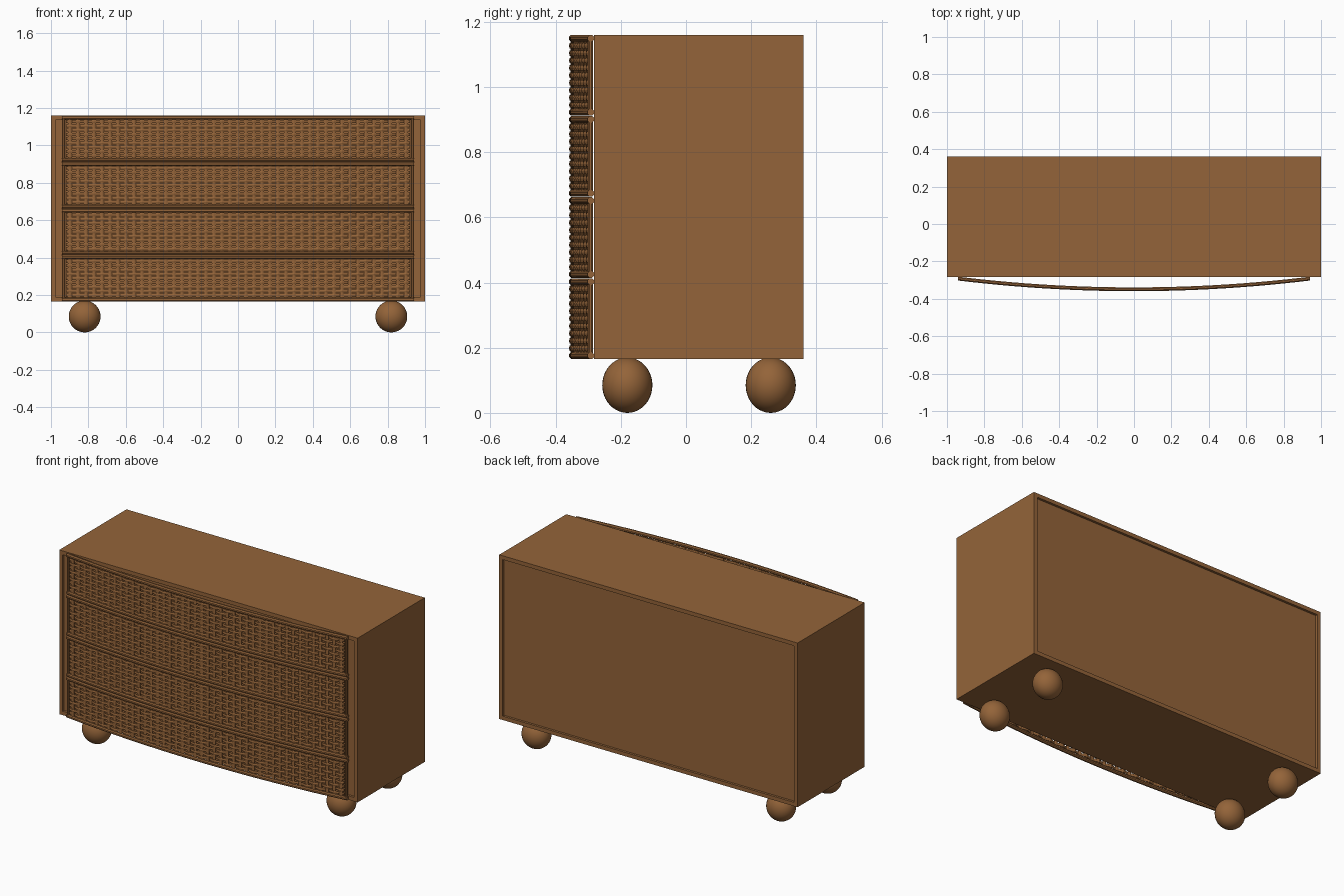
import bpy, bmesh, math
from mathutils import Vector

if "Cube" in bpy.data.objects:
    bpy.data.objects.remove(bpy.data.objects["Cube"])

wood = bpy.data.materials.new("warm_brown_wood")
wood.use_nodes = True
wood.diffuse_color = (0.296, 0.127, 0.041, 1)
wood.node_tree.nodes["Principled BSDF"].inputs["Base Color"].default_value = wood.diffuse_color


def finish(name, bm, smooth=False):
    bmesh.ops.recalc_face_normals(bm, faces=bm.faces)
    mesh = bpy.data.meshes.new(name)
    bm.to_mesh(mesh)
    bm.free()
    obj = bpy.data.objects.new(name, mesh)
    bpy.context.collection.objects.link(obj)
    mesh.materials.append(wood)
    if smooth:
        for p in mesh.polygons:
            p.use_smooth = True
    return obj


def bow(x):
    """Depth of the bowed drawer front at x."""
    return -0.349 + 0.057 * (x / HALF) ** 2


def sweep(bm, path, side, r_side, r_depth, sides=8):
    """Tube along a path; its section lies in the plane of side and y."""
    rings = []
    for p in path:
        ring = []
        for i in range(sides):
            a = math.tau * (i + 0.5) / sides
            ring.append(bm.verts.new(p + side * r_side * math.cos(a)
                                     + Vector((0, r_depth * math.sin(a), 0))))
        rings.append(ring)
    for a, b in zip(rings, rings[1:]):
        for i in range(sides):
            j = (i + 1) % sides
            bm.faces.new((a[i], a[j], b[j], b[i]))
    bm.faces.new(rings[0])
    bm.faces.new(rings[-1])


HALF = 0.94
BOTTOM, TOP = 0.165, 1.16
X, Z = Vector((1, 0, 0)), Vector((0, 0, 1))

# Cabinet with a recessed panel at front and back
bm = bmesh.new()
bmesh.ops.create_cube(bm, size=1)
bmesh.ops.scale(bm, vec=(2, 0.643, TOP - BOTTOM), verts=bm.verts)
bmesh.ops.translate(bm, vec=(0, 0.0385, (TOP + BOTTOM) / 2), verts=bm.verts)
panels = [f for f in bm.faces if abs(f.normal.y) > 0.9]
bmesh.ops.inset_individual(bm, faces=panels, thickness=0.033)
for f in panels:
    inward = -0.014 * f.normal
    new = bmesh.ops.extrude_discrete_faces(bm, faces=[f])["faces"][0]
    bmesh.ops.translate(bm, vec=inward, verts=new.verts)
finish("cabinet", bm)

# Ball feet
for side, x in (("left", 0.82), ("right", -0.82)):
    for end, y in (("front", -0.18), ("back", 0.26)):
        bm = bmesh.new()
        bmesh.ops.create_uvsphere(bm, u_segments=32, v_segments=20, radius=1)
        bmesh.ops.scale(bm, vec=(0.085, 0.077, 0.085), verts=bm.verts)
        bmesh.ops.translate(bm, vec=(x, y, 0.085), verts=bm.verts)
        finish(f"foot_{end}_{side}", bm, True)

# Four bowed drawers: frame of rails and stiles around a woven panel
COLS, ROWS = 43, 9
RAIL = 0.011
height = (TOP - BOTTOM) / 4
for d in range(4):
    low = BOTTOM + d * height + RAIL
    high = low + height - 2 * RAIL

    bm = bmesh.new()
    for z in (low, high):
        path = [Vector((x, bow(x), z)) for x in (HALF * (i / 16 - 1) for i in range(33))]
        sweep(bm, path, Z, RAIL, RAIL)
    for x in (-HALF + 0.008, HALF - 0.008):
        sweep(bm, [Vector((x, bow(x), low)), Vector((x, bow(x), high))], X, 0.008, 0.008)
    finish(f"drawer_frame_{d + 1}", bm)

    # Upright stakes
    bm = bmesh.new()
    pitch = 2 * (HALF - 0.02) / COLS
    for c in range(COLS):
        x = (c - (COLS - 1) / 2) * pitch
        sweep(bm, [Vector((x, bow(x), low)), Vector((x, bow(x), high))], X, 0.012, 0.005, 6)

    # Strands passing in front of and behind the stakes in turn
    for r in range(ROWS):
        z = low + RAIL + (r + 0.5) * (high - low - 2 * RAIL) / ROWS
        path = []
        for k in range(2 * COLS + 1):
            x = (k - COLS) * pitch / 2
            weave = 0.006 * math.sin(k * math.pi / 2) * (-1) ** r
            path.append(Vector((x, bow(x) + weave, z)))
        sweep(bm, path, Z, 0.0095, 0.004, 6)
    finish(f"drawer_weave_{d + 1}", bm)
